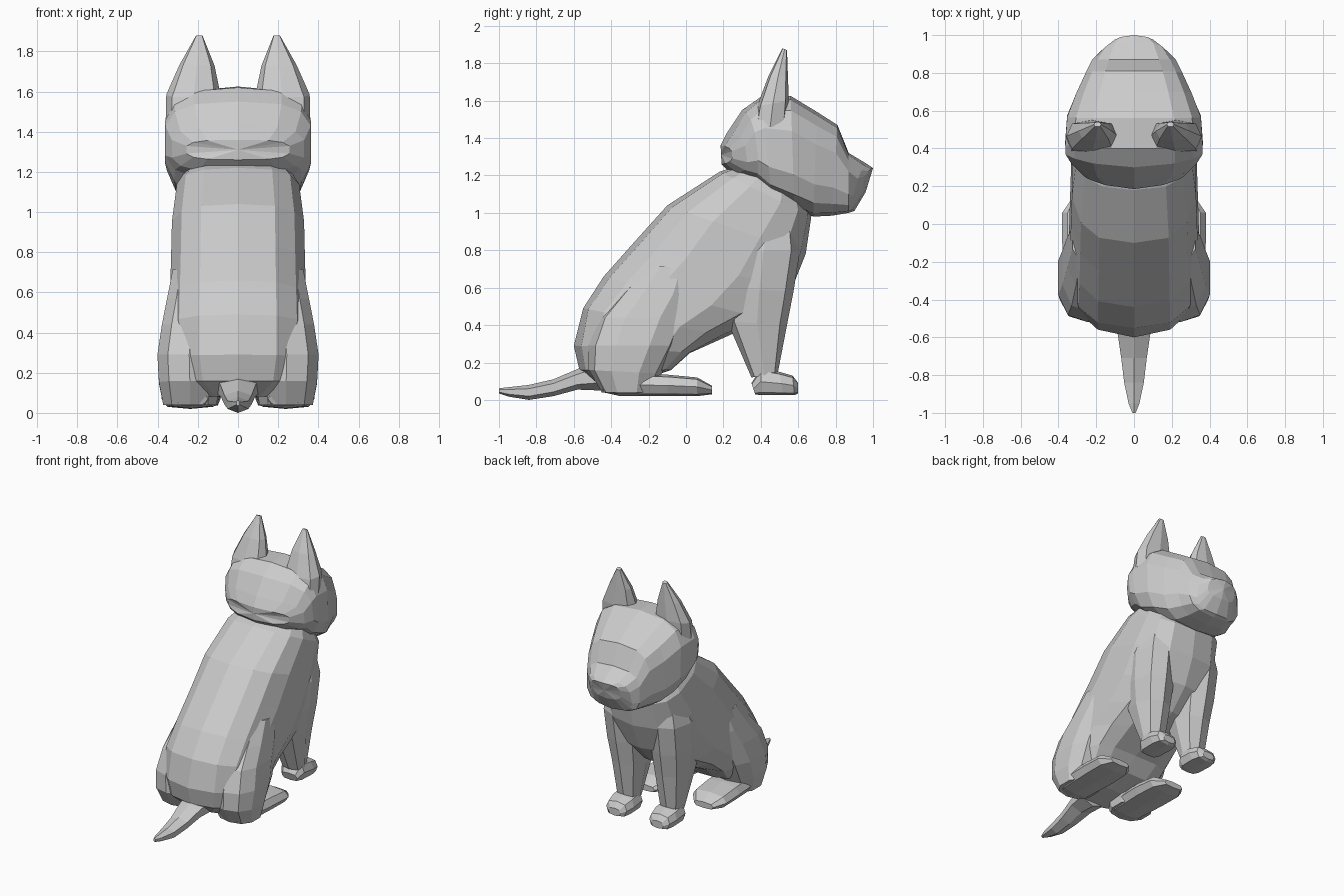
import bpy, bmesh, math


def loft(name, rings, n=12, power=0.8, mirror=False):
    """Skin rounded rings. Ring = (y1, z1, y2, z2, x centre, half width[, bow]):
    two opposite points in the side view, the sideways extent, and an
    optional bow that sweeps the sides back."""
    bm = bmesh.new()
    loops = []
    for y1, z1, y2, z2, cx, hw, *bow in rings:
        k = bow[0] if bow else 0
        loop = []
        for i in range(n):
            a = 2 * math.pi * i / n
            c, s = math.cos(a), math.sin(a)
            c = math.copysign(abs(c) ** power, c)
            s = math.copysign(abs(s) ** power, s)
            t = (1 - c) / 2
            x = hw * s
            loop.append(bm.verts.new((cx + x, y1 + (y2 - y1) * t - k * x * x,
                                      z1 + (z2 - z1) * t)))
        loops.append(loop)
    for r0, r1 in zip(loops, loops[1:]):
        for i in range(n):
            j = (i + 1) % n
            bm.faces.new((r0[i], r0[j], r1[j], r1[i]))
    # Fan caps, so bowed ends close cleanly
    for loop, (y1, z1, y2, z2, cx, *_) in ((loops[0], rings[0]), (loops[-1], rings[-1])):
        mid = bm.verts.new((cx, (y1 + y2) / 2, (z1 + z2) / 2))
        for i in range(n):
            bm.faces.new((loop[i], loop[(i + 1) % n], mid))
    bmesh.ops.recalc_face_normals(bm, faces=bm.faces)
    me = bpy.data.meshes.new(name)
    bm.to_mesh(me)
    bm.free()
    ob = bpy.data.objects.new(name, me)
    bpy.context.collection.objects.link(ob)
    if mirror:
        ob.modifiers.new("Mirror", 'MIRROR').use_mirror_merge = False
    return ob


# Torso, from the neck down the sloping back to the rump
loft("torso", [
    (0.30, 1.26, 0.62, 1.12, 0, 0.26),
    (0.18, 1.22, 0.67, 0.98, 0, 0.31),
    (-0.10, 1.04, 0.64, 0.78, 0, 0.335),
    (-0.28, 0.84, 0.56, 0.58, 0, 0.34),
    (-0.44, 0.66, 0.42, 0.43, 0, 0.345),
    (-0.55, 0.49, 0.22, 0.34, 0, 0.35),
    (-0.60, 0.29, 0.02, 0.25, 0, 0.35, -0.5),
    (-0.57, 0.16, -0.08, 0.16, 0, 0.32, -0.5),
    (-0.47, 0.08, -0.25, 0.10, 0, 0.20)], n=14, power=0.72)

# Head, from the back of the skull to the nose
loft("head", [
    (0.185, 1.36, 0.19, 1.26, 0, 0.26, -0.9),
    (0.22, 1.43, 0.25, 1.20, 0, 0.335, -0.8),
    (0.30, 1.55, 0.35, 1.16, 0, 0.368, -0.4),
    (0.40, 1.62, 0.46, 1.08, 0, 0.37),
    (0.56, 1.625, 0.58, 1.02, 0, 0.36),
    (0.70, 1.54, 0.68, 0.98, 0, 0.31),
    (0.81, 1.47, 0.78, 0.985, 0, 0.26),
    (0.87, 1.32, 0.87, 1.0, 0, 0.225),
    (0.97, 1.26, 0.90, 1.01, 0, 0.175, 1.0),
    (1.00, 1.24, 0.96, 1.11, 0, 0.12, 1.8)], n=14, power=0.64)

# Pointed upright ears
loft("ear", [
    (0.36, 1.46, 0.54, 1.46, 0.23, 0.13),
    (0.38, 1.57, 0.55, 1.60, 0.222, 0.135),
    (0.44, 1.73, 0.545, 1.73, 0.205, 0.088),
    (0.515, 1.88, 0.54, 1.87, 0.193, 0.018)], n=8, power=0.7, mirror=True)

# Front legs with shoulders
loft("front_leg", [
    (0.30, 0.98, 0.58, 1.00, 0.18, 0.10),
    (0.22, 0.80, 0.61, 0.80, 0.19, 0.14),
    (0.21, 0.60, 0.575, 0.58, 0.185, 0.138),
    (0.22, 0.42, 0.54, 0.40, 0.18, 0.12),
    (0.35, 0.12, 0.49, 0.14, 0.18, 0.085)], n=8, mirror=True)

loft("front_paw", [
    (0.35, 0.09, 0.37, 0.03, 0.18, 0.065),
    (0.40, 0.17, 0.40, 0.025, 0.18, 0.095),
    (0.50, 0.15, 0.52, 0.025, 0.18, 0.10),
    (0.57, 0.13, 0.58, 0.025, 0.18, 0.085),
    (0.60, 0.09, 0.60, 0.035, 0.18, 0.05)], n=8, power=0.65, mirror=True)

# Haunches
loft("haunch", [
    (-0.22, 0.72, 0.06, 0.70, 0.20, 0.13),
    (-0.36, 0.57, 0.06, 0.56, 0.21, 0.15),
    (-0.47, 0.44, 0.01, 0.44, 0.23, 0.155),
    (-0.52, 0.29, -0.05, 0.29, 0.243, 0.165),
    (-0.52, 0.16, -0.13, 0.14, 0.24, 0.16),
    (-0.45, 0.04, -0.18, 0.04, 0.24, 0.138)], n=10, power=0.82, mirror=True)

# Long hind feet
loft("hind_foot", [
    (-0.46, 0.10, -0.44, 0.04, 0.23, 0.08),
    (-0.38, 0.14, -0.36, 0.022, 0.235, 0.13),
    (-0.10, 0.135, -0.10, 0.02, 0.235, 0.145),
    (0.06, 0.12, 0.06, 0.02, 0.24, 0.14),
    (0.14, 0.075, 0.14, 0.03, 0.245, 0.08)], n=8, power=0.65, mirror=True)

# Tail resting on the ground
loft("tail", [
    (-0.45, 0.22, -0.45, 0.05, 0, 0.12),
    (-0.58, 0.165, -0.58, 0.055, 0, 0.10),
    (-0.71, 0.11, -0.71, 0.02, 0, 0.078),
    (-0.84, 0.08, -0.84, 0.0, 0, 0.06),
    (-0.95, 0.068, -0.95, 0.018, 0, 0.033),
    (-1.00, 0.062, -1.00, 0.035, 0, 0.010)], n=6, power=1.0)
